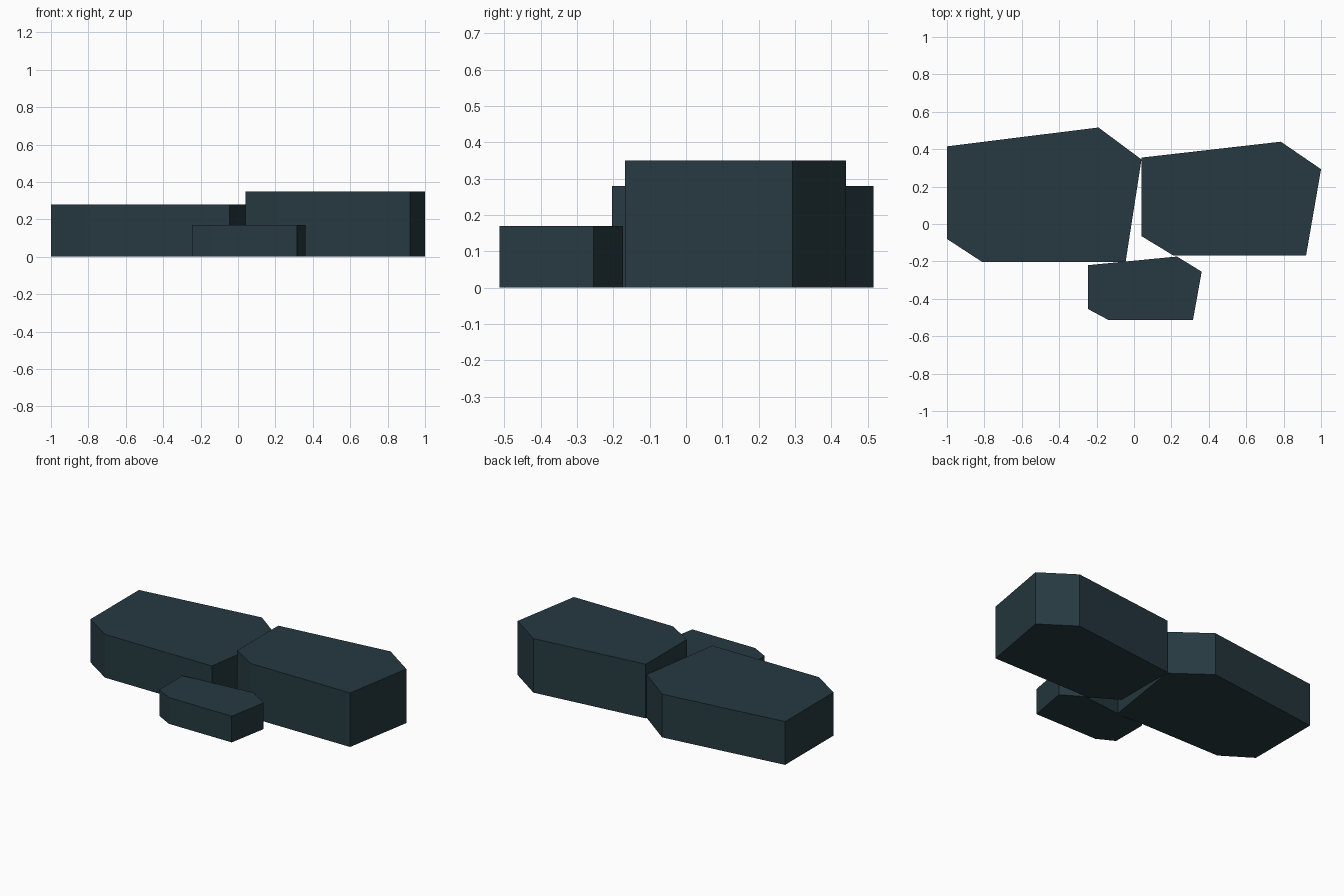
import bpy, bmesh

if "Cube" in bpy.data.objects:
    bpy.data.objects.remove(bpy.data.objects["Cube"])

# Dark slate colour shared by all stones
slate = bpy.data.materials.new("dark_slate")
slate.diffuse_color = (0.0194, 0.0423, 0.0529, 1)
slate.use_nodes = True
slate.node_tree.nodes["Principled BSDF"].inputs["Base Color"].default_value = slate.diffuse_color


def stone(name, outline, height):
    """Flat-topped slab raised from a counter-clockwise ground outline."""
    bm = bmesh.new()
    base = bm.faces.new([bm.verts.new((x, y, 0)) for x, y in outline])
    top = bmesh.ops.extrude_face_region(bm, geom=[base], use_keep_orig=True)["geom"]
    verts = [g for g in top if isinstance(g, bmesh.types.BMVert)]
    bmesh.ops.translate(bm, verts=verts, vec=(0, 0, height))
    bmesh.ops.recalc_face_normals(bm, faces=bm.faces)
    mesh = bpy.data.meshes.new(name)
    bm.to_mesh(mesh)
    bm.free()
    mesh.materials.append(slate)
    obj = bpy.data.objects.new(name, mesh)
    bpy.context.collection.objects.link(obj)
    return obj


# Wide, low slab on the left
stone("left_stone", [(-1, -0.08), (-0.81, -0.204), (-0.045, -0.204),
                     (0.04, 0.345), (-0.19, 0.516), (-1, 0.415)], 0.28)
# Tallest slab on the right
stone("right_stone", [(0.04, -0.065), (0.21, -0.168), (0.92, -0.168),
                      (1, 0.293), (0.785, 0.44), (0.04, 0.355)], 0.35)
# Small slab in front
stone("front_stone", [(-0.245, -0.455), (-0.135, -0.514), (0.315, -0.514),
                      (0.362, -0.255), (0.23, -0.174), (-0.245, -0.22)], 0.17)
